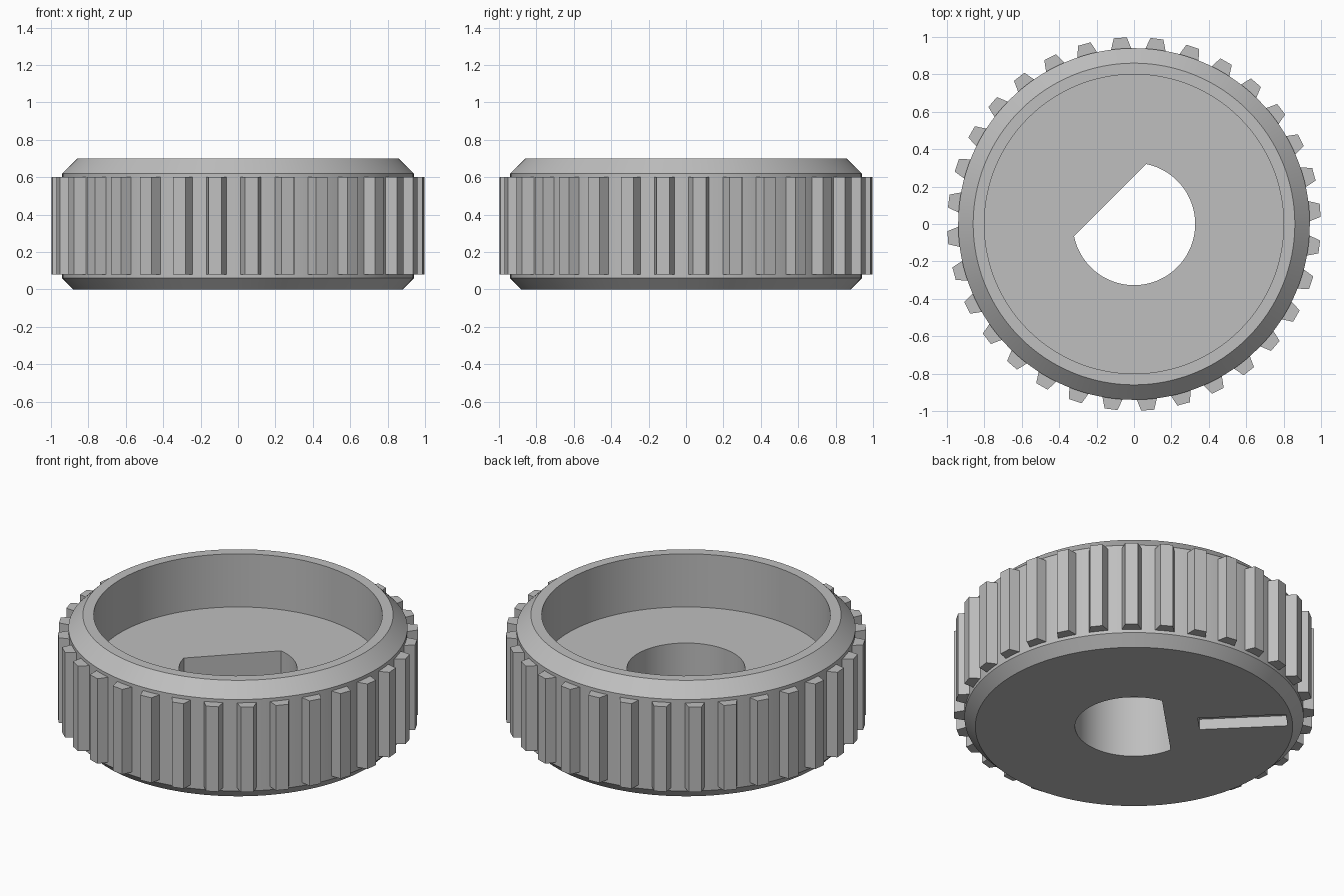
import bpy
import bmesh
from math import radians, cos, sin, acos, tau
from mathutils import Matrix

cube = bpy.data.objects.get("Cube")
if cube:
    bpy.data.objects.remove(cube, do_unlink=True)

SEGMENTS = 128
TEETH = 32
TOOTH_PHASE = radians(4.2)
KEY_ANGLE = radians(135)      # direction of the shaft flat and the slot

grey = bpy.data.materials.new("light grey")
grey.use_nodes = True
colour = (0.52, 0.52, 0.52, 1)
grey.diffuse_color = colour
grey.node_tree.nodes["Principled BSDF"].inputs["Base Color"].default_value = colour


def make_object(name, bm):
    bmesh.ops.recalc_face_normals(bm, faces=bm.faces)
    mesh = bpy.data.meshes.new(name)
    bm.to_mesh(mesh)
    bm.free()
    mesh.materials.append(grey)
    obj = bpy.data.objects.new(name, mesh)
    bpy.context.collection.objects.link(obj)
    return obj


def add_prism(bm, outline, bottom, top, angle=0):
    """Extrude an xy outline between two heights, turned about z."""
    turn = Matrix.Rotation(angle, 3, "Z")
    rings = [[bm.verts.new(turn @ Matrix.Translation((x, y, z)).translation)
              for x, y in outline] for z in (bottom, top)]
    bm.faces.new(rings[0])
    bm.faces.new(rings[1])
    n = len(outline)
    for i in range(n):
        j = (i + 1) % n
        bm.faces.new((rings[0][i], rings[0][j], rings[1][j], rings[1][i]))


def lathe(profile):
    """Revolve an (r, z) profile about z, capping both ends."""
    bm = bmesh.new()
    rings = [[bm.verts.new((r * cos(tau * i / SEGMENTS), r * sin(tau * i / SEGMENTS), z))
              for i in range(SEGMENTS)] for r, z in profile]
    for lower, upper in zip(rings, rings[1:]):
        for i in range(SEGMENTS):
            j = (i + 1) % SEGMENTS
            bm.faces.new((lower[i], lower[j], upper[j], upper[i]))
    bm.faces.new(rings[0])
    bm.faces.new(rings[-1])
    return bm


def cut(target, cutter):
    """Subtract the cutter, then discard it."""
    cutter.hide_render = True
    mod = target.modifiers.new("cut", "BOOLEAN")
    mod.operation = "DIFFERENCE"
    mod.solver = "EXACT"
    mod.object = cutter
    bpy.context.view_layer.objects.active = target
    bpy.ops.object.modifier_apply(modifier=mod.name)
    bpy.data.objects.remove(cutter, do_unlink=True)


# Chamfered cup body with a raised floor
body = make_object("knob_body", lathe([
    (0.88, 0), (0.94, 0.06), (0.94, 0.62), (0.86, 0.70), (0.80, 0.70), (0.80, 0.375)]))

# D-shaped shaft hole
HOLE, FLAT = 0.327, 0.18
half = acos(FLAT / HOLE)
steps = 72
outline = [(HOLE * cos(a), HOLE * sin(a))
           for a in (half + (tau - 2 * half) * i / steps for i in range(steps + 1))]
bm = bmesh.new()
add_prism(bm, outline, -0.2, 0.6, KEY_ANGLE)
cut(body, make_object("hole_cutter", bm))

# Blind pointer slot in the underside
bm = bmesh.new()
add_prism(bm, [(0.36, -0.063), (0.85, -0.063), (0.85, 0.063), (0.36, 0.063)],
          -0.1, 0.065, KEY_ANGLE)
cut(body, make_object("slot_cutter", bm))

# Tapered grip teeth around the rim
bm = bmesh.new()
for k in range(TEETH):
    add_prism(bm, [(0.92, -0.06), (0.998, -0.035), (0.998, 0.035), (0.92, 0.06)],
              0.08, 0.60, TOOTH_PHASE + tau * k / TEETH)
make_object("grip_teeth", bm)

# Smooth the round walls, keep the edges sharp
bpy.ops.object.select_all(action="DESELECT")
body.select_set(True)
bpy.context.view_layer.objects.active = body
bpy.ops.object.shade_smooth_by_angle(angle=radians(25))
